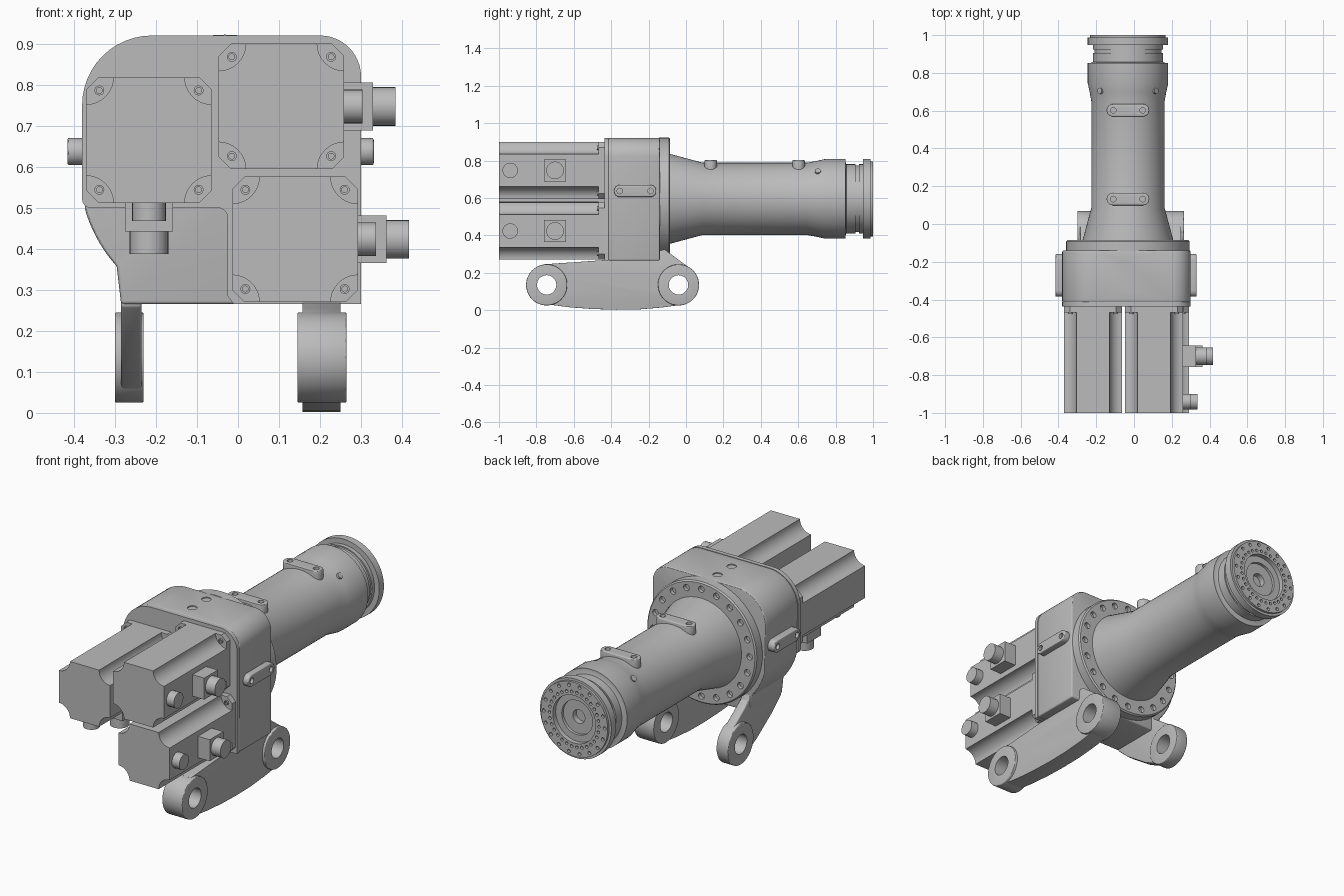
import bpy, bmesh
from math import pi, cos, sin, radians
from mathutils import Vector, Matrix

if "Cube" in bpy.data.objects:
    bpy.data.objects.remove(bpy.data.objects["Cube"], do_unlink=True)

grey = bpy.data.materials.new("machine grey")
grey.use_nodes = True
grey.diffuse_color = (0.5, 0.5, 0.5, 1)
grey.node_tree.nodes["Principled BSDF"].inputs["Base Color"].default_value = (0.5, 0.5, 0.5, 1)

AX, AZ = -0.032, 0.595      # arm axis
PLACE = {'x': lambda u, v, w: (w, u, v),
         'y': lambda u, v, w: (u, w, v),
         'z': lambda u, v, w: (u, v, w)}


def finish(name, bm):
    bmesh.ops.recalc_face_normals(bm, faces=bm.faces)
    me = bpy.data.meshes.new(name)
    bm.to_mesh(me)
    bm.free()
    me.materials.append(grey)
    ob = bpy.data.objects.new(name, me)
    bpy.context.scene.collection.objects.link(ob)
    return ob


def arc(cx, cy, r, a0, a1, n=12):
    return [(cx + r * cos(radians(a0 + (a1 - a0) * i / n)),
             cy + r * sin(radians(a0 + (a1 - a0) * i / n))) for i in range(n + 1)]


def circle(cx, cy, r, n=32):
    return arc(cx, cy, r, 0, 360, n)[:-1]


def add_prism(bm, pts, axis, a, b):
    lo, hi = [[bm.verts.new(PLACE[axis](u, v, w)) for u, v in pts] for w in (a, b)]
    bm.faces.new(lo)
    bm.faces.new(hi)
    for i in range(len(pts)):
        j = (i + 1) % len(pts)
        bm.faces.new((lo[i], lo[j], hi[j], hi[i]))


def prism(name, pts, axis, a, b, bevel=0):
    bm = bmesh.new()
    add_prism(bm, pts, axis, a, b)
    ob = finish(name, bm)
    if bevel:
        mod = ob.modifiers.new("edge", 'BEVEL')
        mod.width, mod.segments = bevel, 3
        mod.limit_method, mod.angle_limit = 'ANGLE', radians(40)
    return ob


def lathe(name, profile, n=72):
    # closed turned body around the arm axis, profile = (y, radius)
    bm = bmesh.new()
    rings = [[bm.verts.new((AX + r * cos(2 * pi * i / n), y, AZ + r * sin(2 * pi * i / n)))
              for i in range(n)] for y, r in profile]
    for p, q in zip(rings, rings[1:]):
        for i in range(n):
            j = (i + 1) % n
            bm.faces.new((p[i], p[j], q[j], q[i]))
    bm.faces.new(rings[0])
    bm.faces.new(rings[-1])
    return finish(name, bm)


def bake(ob):
    dg = bpy.context.evaluated_depsgraph_get()
    me = bpy.data.meshes.new_from_object(ob.evaluated_get(dg))
    ob.modifiers.clear()
    ob.data = me


def drill(ob, holes):
    # holes = (axis, centre u, centre v, radius, start, end)
    bm = bmesh.new()
    for axis, u, v, r, a, b in holes:
        add_prism(bm, circle(u, v, r, 20), axis, a, b)
    cutter = finish("cutter", bm)
    cutter.hide_render = True
    mod = ob.modifiers.new("holes", 'BOOLEAN')
    mod.object, mod.operation, mod.solver = cutter, 'DIFFERENCE', 'EXACT'
    bake(ob)
    bpy.data.objects.remove(cutter, do_unlink=True)


def bolt_ring(radius, count, r, a, b):
    return [('y', x, z, r, a, b) for x, z in circle(AX, AZ, radius, count)]


def slot(cu, cv, half, r):
    return arc(cu + half, cv, r, -90, 90) + arc(cu - half, cv, r, 90, 270)


# Gear housing with a shallow recess low on the front
top = arc(0.20, 0.82, 0.1, 0, 90) + arc(-0.21, 0.75, 0.17, 90, 180)
body = top + arc(AX, AZ, 0.355, 196, 222) + [(-0.285, 0.265), (0.30, 0.265)]
housing = prism("gear_housing", body, 'y', -0.415, -0.14, 0.008)
drill(housing, [('z', -0.045, y, r, z, 0.95) for y in (-0.205, -0.325)
                for r, z in ((0.024, 0.915), (0.012, 0.89))])
face = top + [(-0.38, 0.52)] + arc(-0.36, 0.52, 0.02, 180, 270, 4) \
    + arc(-0.05, 0.475, 0.025, 90, 0, 5) + [(-0.025, 0.285), (-0.01, 0.265), (0.30, 0.265)]
prism("housing_front_plate", face, 'y', -0.437, -0.414)

# Round flange and hollow-ended arm
flange = lathe("arm_flange", [(-0.145, 0.327), (-0.092, 0.327), (-0.085, 0.32), (-0.085, 0.1)])
drill(flange, bolt_ring(0.288, 20, 0.017, -0.105, -0.05))
arm = lathe("arm_tube", [(-0.10, 0.24), (-0.085, 0.24), (0.09, 0.193), (0.645, 0.193),
                         (0.70, 0.203), (0.745, 0.213), (0.852, 0.213), (0.852, 0.2), (0.857, 0.185),
                         (0.905, 0.185), (0.905, 0.178), (0.93, 0.178)])
for side in (-1, 1):
    boss = prism("arm_screw", circle(0, 0, 0.016, 16), 'z', 0, 0.018)
    boss.matrix_world = Matrix.Translation((AX + side * 0.138, 0.705, AZ + 0.138)) \
        @ Matrix.Rotation(side * pi / 4, 4, 'Y')
wrist = lathe("wrist_disc", [(0.925, 0.185), (0.947, 0.185), (0.947, 0.213), (0.987, 0.213),
                             (0.987, 0.2), (1.0, 0.2), (1.0, 0.128), (0.975, 0.128),
                             (0.975, 0.092), (0.96, 0.092), (0.96, 0.036), (0.93, 0.036)])
drill(wrist, bolt_ring(0.182, 18, 0.009, 0.985, 1.02) + bolt_ring(0.148, 30, 0.008, 0.985, 1.02))

# Slotted mounting plates on the arm and on both housing sides
for i, y in enumerate((0.132, 0.602)):
    plate = prism("arm_plate_%d" % i, slot(AX, y, 0.08, 0.033), 'z', 0.73, 0.803, 0.005)
    drill(plate, [('z', AX + s * 0.078, y, 0.015, 0.785, 0.82) for s in (-1, 1)])
for name, a, b, h0, h1 in (("right_side_plate", -0.416, -0.37, -0.43, -0.40),
                           ("left_side_plate", 0.29, 0.331, 0.315, 0.35)):
    plate = prism(name, slot(-0.272, 0.637, 0.08, 0.033), 'x', a, b, 0.005)
    drill(plate, [('x', -0.272 + s * 0.082, 0.637, 0.015, h0, h1) for s in (-1, 1)])

# Three motors with scalloped corners
H = 0.153


def motor(name, cx, cz, down):
    ring = []
    for ux, uz, a in ((1, 1, 270), (-1, 1, 360), (-1, -1, 90), (1, -1, 180)):
        ring += arc(cx + ux * H, cz + uz * H, 0.066, a, a - 90, 10)
    prism(name + "_body", ring, 'y', -1.0, -0.46)
    k = H - 0.03
    corners = [(H, -k), (H, k), (k, H), (-k, H), (-H, k), (-H, -k), (-k, -H), (k, -H)]
    base = prism(name + "_flange", [(cx + u, cz + v) for u, v in corners], 'y', -0.468, -0.43)
    for u in (-1, 1):
        for v in (-1, 1):
            screw = prism(name + "_screw", circle(cx + u * 0.121, cz + v * 0.121, 0.012, 16),
                          'y', -0.476, -0.46)
            drill(screw, [('y', cx + u * 0.121, cz + v * 0.121, 0.007, -0.49, -0.47)])
    # plug block and two round sockets, pointing sideways or down
    if down:
        axis, out, at = 'z', lambda d: cz - H - d, lambda y: (cx, y)
    else:
        axis, out, at = 'x', lambda d: cx + H + d, lambda y: (y, cz)
    u, v = at(-0.70)
    square = [(u + s * 0.058, v + t * 0.058) for s, t in ((-1, -1), (1, -1), (1, 1), (-1, 1))]
    prism(name + "_plug_block", square, axis, out(-0.01), out(0.07))
    prism(name + "_plug", circle(u, v, 0.047), axis, out(0.06), out(0.125))
    prism(name + "_socket", circle(*at(-0.94), 0.041), axis, out(-0.01), out(0.044))


motor("right_motor", -0.217, 0.665, True)
motor("upper_motor", 0.106, 0.747, False)
motor("lower_motor", 0.139, 0.423, False)

# Support link on the left with an eye at each end
LZ, R = 0.135, 0.11
bow = [(-0.76, 0.245), (-0.6, 0.256), (-0.43, 0.268), (-0.2, 0.3), (-0.115, 0.325)] \
    + arc(-0.04, LZ, 0.108, 55, -80) \
    + [(-0.13, 0.014), (-0.25, 0.004), (-0.37, 0.002), (-0.5, 0.006), (-0.62, 0.015)] \
    + arc(-0.745, LZ, 0.108, 280, 95)
link = prism("left_link", bow, 'x', 0.157, 0.25, 0.008)
drill(link, [('x', y, LZ, 0.052, 0.1, 0.3) for y in (-0.745, -0.04)])

# Single leg on the right
leg = prism("right_leg", [(-0.41, 0.38), (-0.41, 0.26), (-0.33, 0.19), (-0.2, 0.1)]
            + arc(-0.04, LZ, 0.106, 230, 415) + [(-0.13, 0.33), (-0.15, 0.38)],
            'x', -0.285, -0.235, 0.006)
drill(leg, [('x', -0.04, LZ, 0.052, -0.35, -0.2)])

# Link eyes
for name, y, a, b in (("left_front_eye", -0.745, 0.145, 0.265),
                      ("left_back_eye", -0.04, 0.145, 0.265),
                      ("right_back_eye", -0.04, -0.30, -0.23)):
    eye = prism(name, circle(y, LZ, R, 48), 'x', a, b, 0.004)
    drill(eye, [('x', y, LZ, 0.052, a - 0.05, b + 0.05)])

# Smooth the round surfaces, keep edges crisp
bpy.ops.object.select_all(action='DESELECT')
for ob in bpy.context.scene.objects:
    if ob.type == 'MESH':
        ob.select_set(True)
        bpy.context.view_layer.objects.active = ob
bpy.ops.object.shade_smooth_by_angle(angle=radians(30))
